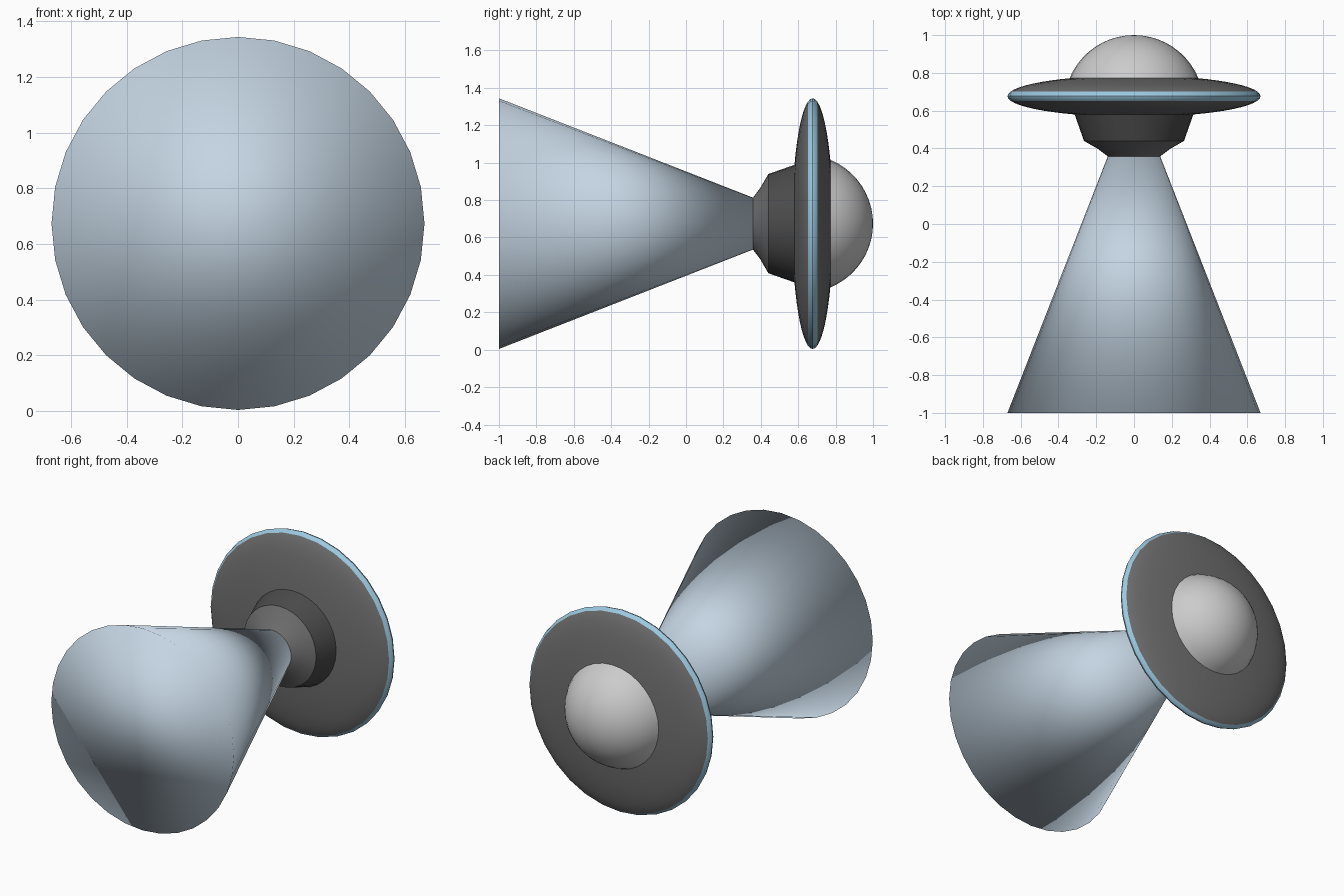
import bpy, bmesh, math

if "Cube" in bpy.data.objects:
    bpy.data.objects.remove(bpy.data.objects["Cube"])

SIDES = 32
AXIS_Z = 0.674


def material(name, rgb):
    m = bpy.data.materials.new(name)
    m.diffuse_color = (*rgb, 1)
    m.use_nodes = True
    m.node_tree.nodes["Principled BSDF"].inputs["Base Color"].default_value = m.diffuse_color
    return m


def lathe(name, profile, mat=None, angle=35):
    """Revolve (radius, y) points around the horizontal y axis."""
    bm = bmesh.new()
    rings = []
    for r, y in profile:
        if r < 1e-5:
            rings.append([bm.verts.new((0, y, AXIS_Z))])
        else:
            rings.append([bm.verts.new((r * math.sin(math.tau * i / SIDES), y,
                                        AXIS_Z + r * math.cos(math.tau * i / SIDES)))
                          for i in range(SIDES)])
    for a, b in zip(rings, rings[1:]):
        for i in range(SIDES):
            j = (i + 1) % SIDES
            if len(a) == 1:
                bm.faces.new((a[0], b[j], b[i]))
            elif len(b) == 1:
                bm.faces.new((a[i], a[j], b[0]))
            else:
                bm.faces.new((a[i], a[j], b[j], b[i]))
    if name == "light_beam":
        bm.faces.new(rings[0])
    bmesh.ops.recalc_face_normals(bm, faces=bm.faces)
    # Open bands: make sure the faces point away from the axis
    if sum(f.normal.x * f.calc_center_median().x for f in bm.faces) < 0:
        bmesh.ops.reverse_faces(bm, faces=bm.faces)
    me = bpy.data.meshes.new(name)
    bm.to_mesh(me)
    bm.free()
    ob = bpy.data.objects.new(name, me)
    bpy.context.collection.objects.link(ob)
    if mat:
        me.materials.append(mat)
    bpy.context.view_layer.objects.active = ob
    ob.select_set(True)
    if angle is None:
        bpy.ops.object.shade_smooth()
    else:
        bpy.ops.object.shade_smooth_by_angle(angle=math.radians(angle))
    ob.select_set(False)
    return ob


def hull_arc(r0, r1, side, steps):
    """Points on the flattened ellipse of the saucer."""
    t0, t1 = math.acos(r0 / 0.67), math.acos(r1 / 0.67)
    ts = [t0 + (t1 - t0) * i / steps for i in range(steps + 1)]
    return [(0.67 * math.cos(t), 0.677 + side * 0.11 * math.sin(t)) for t in ts]


hull = material("hull_grey", (0.16, 0.16, 0.16))
dark = material("dark_grey", (0.07, 0.07, 0.07))
blue = material("rim_blue", (0.33, 0.58, 0.74))
pale = material("beam_blue", (0.55, 0.66, 0.76))

# Beam: a capped cone, smooth all over, its tip inside the saucer
lathe("light_beam", [(0.67, -1.0), (0.0, 0.713)], pale, None)

# Emitter under the saucer
lathe("emitter_nozzle", [(0.135, 0.355), (0.19, 0.397), (0.265, 0.44)], hull)
lathe("emitter_collar", [(0.265, 0.44), (0.315, 0.582)], dark)

# Saucer disc in two halves with the bright rim between them
lathe("saucer_lower", hull_arc(0.31, 0.652, -1, 8), hull)
lathe("saucer_rim", hull_arc(0.652, 0.67, -1, 2) + hull_arc(0.67, 0.652, 1, 2)[1:], blue)
lathe("saucer_upper", hull_arc(0.652, 0.33, 1, 8), hull)

# Cockpit dome: spherical cap
R, CY = 0.369, 0.631
a0 = math.asin((0.773 - CY) / R)
lathe("dome", [(R * math.cos(a0 + (math.pi / 2 - a0) * i / 10),
                CY + R * math.sin(a0 + (math.pi / 2 - a0) * i / 10)) for i in range(11)])
